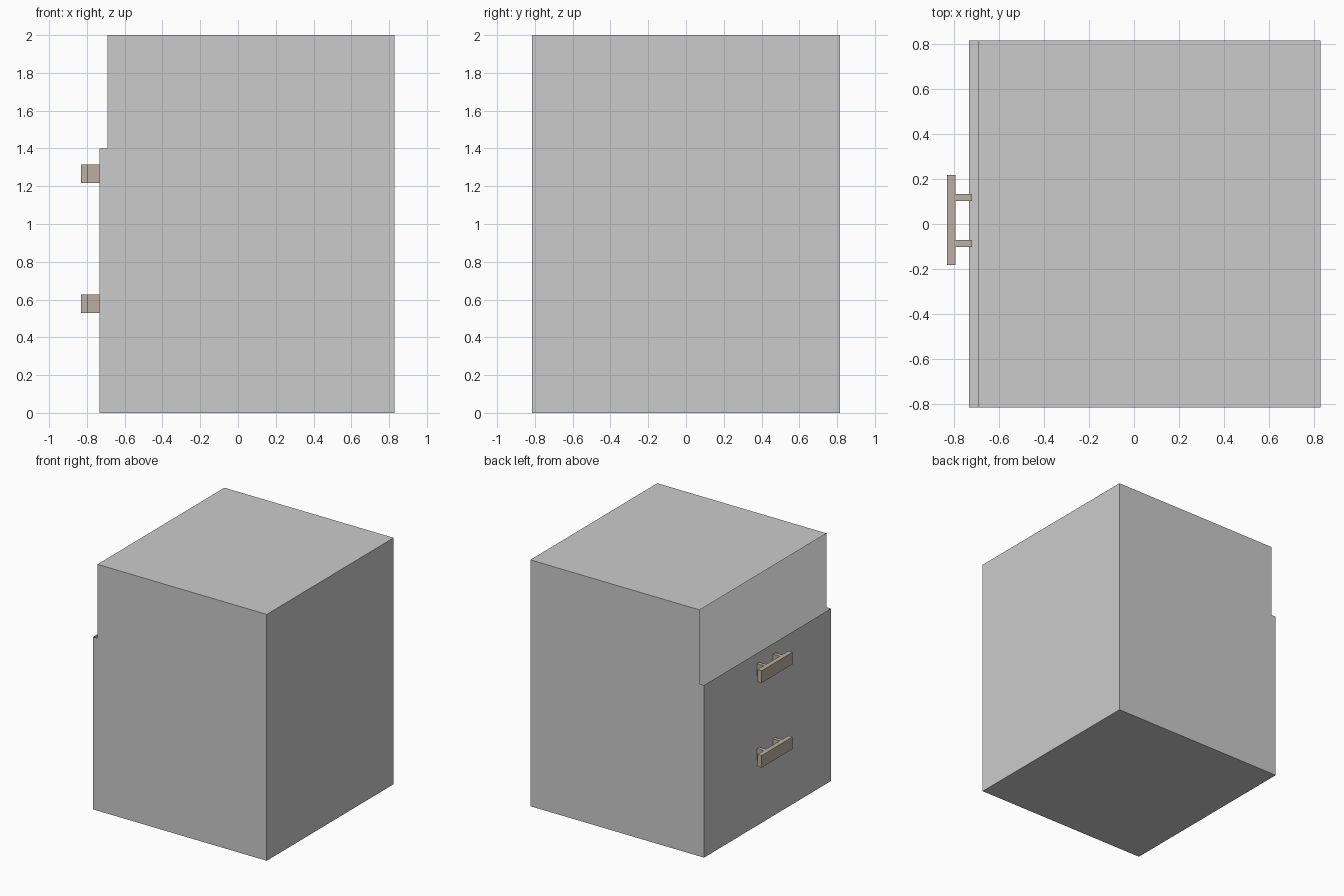
import bpy
import bmesh

if "Cube" in bpy.data.objects:
    bpy.data.objects.remove(bpy.data.objects["Cube"])

DEPTH = 0.814
brown = bpy.data.materials.new("handle_brown")
brown.diffuse_color = (0.50, 0.43, 0.36, 1)
brown.use_nodes = True
brown.node_tree.nodes["Principled BSDF"].inputs["Base Color"].default_value = brown.diffuse_color


def finish(name, bm, material=None):
    mesh = bpy.data.meshes.new(name)
    bm.to_mesh(mesh)
    bm.free()
    obj = bpy.data.objects.new(name, mesh)
    bpy.context.collection.objects.link(obj)
    if material:
        mesh.materials.append(material)
    return obj


def add_box(bm, lo, hi):
    verts = bmesh.ops.create_cube(bm, size=1)["verts"]
    for v in verts:
        for i in range(3):
            v.co[i] = hi[i] if v.co[i] > 0 else lo[i]


# Cabinet shell: stepped side profile swept across y, thin walls
profile = [(-0.732, 0), (0.828, 0), (0.828, 2), (-0.692, 2), (-0.692, 1.4), (-0.732, 1.4)]
bm = bmesh.new()
side = bm.faces.new([bm.verts.new((x, -DEPTH, z)) for x, z in profile])
swept = bmesh.ops.extrude_face_region(bm, geom=[side], use_keep_orig=True)["geom"]
for v in swept:
    if isinstance(v, bmesh.types.BMVert):
        v.co.y = DEPTH
bmesh.ops.recalc_face_normals(bm, faces=bm.faces[:])

# Open compartment: remove the upper front and the narrow ledge under it
opening = []
for f in bm.faces:
    c = f.calc_center_median()
    if abs(c.y) < 0.01 and c.x < -0.6 and c.z > 1.3:
        opening.append(f)
bmesh.ops.delete(bm, geom=opening, context="FACES")
finish("cabinet_shell", bm)

# Handles: a flat bar on two posts that pass just through the front panel
for name, z in (("lower_handle", 0.577), ("upper_handle", 1.265)):
    bm = bmesh.new()
    z0, z1 = z - 0.049, z + 0.049
    add_box(bm, (-0.83, -0.183, z0), (-0.793, 0.217, z1))
    for y in (-0.086, 0.118):
        add_box(bm, (-0.793, y - 0.015, z0), (-0.718, y + 0.015, z1))
    finish(name, bm, brown)
